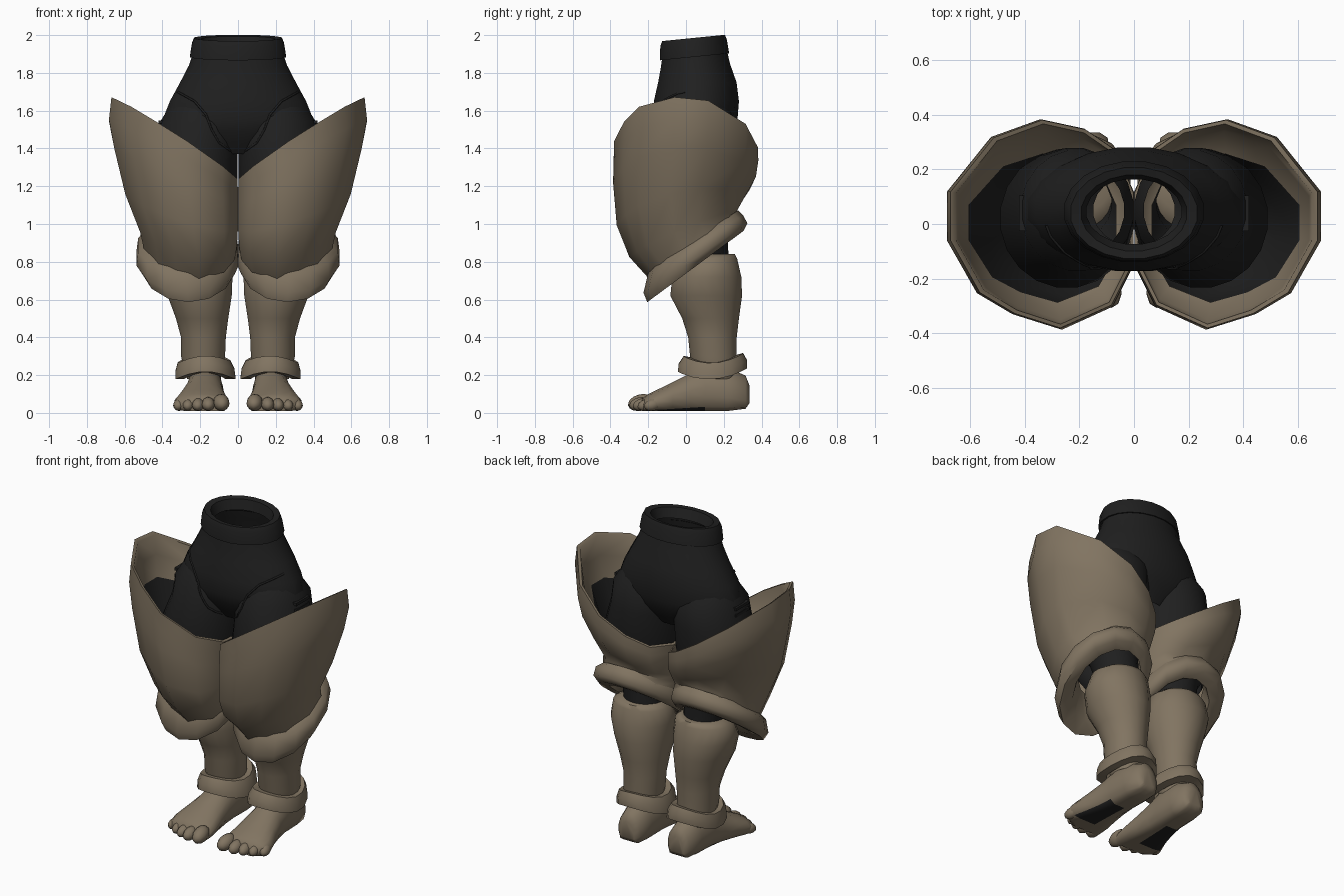
import bpy, bmesh, math
from mathutils import Vector, Matrix
from mathutils.bvhtree import BVHTree

if "Cube" in bpy.data.objects:
    bpy.data.objects.remove(bpy.data.objects["Cube"])


def material(name, rgb):
    m = bpy.data.materials.new(name)
    m.use_nodes = True
    m.diffuse_color = (*rgb, 1)
    bsdf = m.node_tree.nodes["Principled BSDF"]
    bsdf.inputs["Base Color"].default_value = (*rgb, 1)
    bsdf.inputs["Roughness"].default_value = 0.8
    return m


TAN = material("tan", (0.22, 0.175, 0.12))
BLACK = material("black", (0.014, 0.014, 0.014))


def finish(name, bm, mats, mirror, angle=45, rule=None):
    bmesh.ops.recalc_face_normals(bm, faces=bm.faces)
    bm.normal_update()
    for f in bm.faces:
        f.smooth = True
        if rule:
            f.material_index = rule(f)
    mesh = bpy.data.meshes.new(name)
    bm.to_mesh(mesh)
    bm.free()
    mesh.set_sharp_from_angle(angle=math.radians(angle))
    for m in mats:
        mesh.materials.append(m)
    obj = bpy.data.objects.new(name, mesh)
    bpy.context.collection.objects.link(obj)
    if mirror:
        obj.modifiers.new("mirror", "MIRROR").use_mirror_merge = False


def ellipse(n):
    return [(math.cos(math.tau * (i + 0.5) / n), math.sin(math.tau * (i + 0.5) / n)) for i in range(n)]


# outline of the thigh armour seen from above, in unit size
ARMOR_PLAN = [(1, -.16), (1, .31), (.53, .83), (0, 1), (-.47, .91), (-.82, .7), (-1, .3),
              (-1, -.36), (-.76, -.78), (-.2, -1), (.3, -.86), (.68, -.66)]


def level(z, cx, rx, cy, ry, sx=0, sy=0, saddle=0, plan=ellipse(20)):
    """Ring tilted by sx and sy, raised at front and back by saddle."""
    return [Vector((cx + rx * u, cy + ry * v, z + sx * rx * u + sy * ry * v + saddle * v * v))
            for u, v in plan]


def upright(y, cx, rx, h, low=0.01):
    """Cross-section of the foot with a flat sole."""
    return [Vector((cx + rx * u, y, max(low, h * (0.44 + 0.56 * v)))) for u, v in ellipse(16)]


def loft(bm, rings, caps=()):
    loops = [[bm.verts.new(p) for p in r] for r in rings]
    for a, b in zip(loops, loops[1:]):
        for i in range(len(a)):
            j = (i + 1) % len(a)
            bm.faces.new((a[i], a[j], b[j], b[i]))
    for c in caps:
        bm.faces.new(loops[c])


# trousers: hip section
bm = bmesh.new()
loft(bm, [level(*r) for r in (
    (1.92, 0, .235, .045, .17, 0, .1), (1.84, 0, .262, .05, .185, 0, .05),
    (1.75, 0, .31, .06, .21), (1.65, 0, .365, .055, .228),
    (1.55, 0, .405, .05, .225), (1.49, 0, .40, .05, .205),
    (1.43, 0, .27, .05, .17), (1.37, 0, .15, .05, .13))])
hip_tree = BVHTree.FromBMesh(bm)
finish("trouser_hips", bm, [BLACK], False)

# trousers: waistband with an inner lip
bm = bmesh.new()
loft(bm, [level(*r) for r in (
    (1.89, 0, .235, .045, .165, 0, .1), (1.885, 0, .258, .045, .186, 0, .1),
    (1.96, 0, .246, .04, .178, 0, .1), (1.985, 0, .234, .04, .168, 0, .1),
    (1.98, 0, .195, .04, .14, 0, .1), (1.92, 0, .175, .045, .12, 0, .1))])
finish("waistband", bm, [BLACK], False)

# trousers: legs down to the knees
bm = bmesh.new()
loft(bm, [level(*r) for r in (
    (1.62, .20, .165, .05, .17), (1.54, .208, .208, .05, .222),
    (1.42, .217, .215, .045, .235), (1.25, .245, .246, .02, .255),
    (1.10, .25, .22, .02, .22), (.95, .22, .14, .08, .14), (.78, .20, .12, .11, .12))])
leg_tree = BVHTree.FromBMesh(bm)
finish("trouser_legs", bm, [BLACK], True)

# raised front seams lying on the trousers
corners = [(.32, 1.7), (.23, 1.65), (.17, 1.58), (.14, 1.5), (.10, 1.43), (.03, 1.38)]
path = []
for (x0, z0), (x1, z1) in zip(corners, corners[1:]):
    for k in range(6):
        t = k / 6
        origin = Vector((x0 + (x1 - x0) * t, -1, z0 + (z1 - z0) * t))
        hits = [tree.ray_cast(origin, Vector((0, 1, 0))) for tree in (hip_tree, leg_tree)]
        path.append(min((h for h in hits if h[0]), key=lambda h: h[3])[0])
curve = bpy.data.curves.new("front_seam", "CURVE")
curve.dimensions = "3D"
curve.bevel_depth = 0.006
curve.bevel_resolution = 1
spline = curve.splines.new("POLY")
spline.points.add(len(path) - 1)
for p, co in zip(spline.points, path):
    p.co = (*co, 1)
curve.materials.append(BLACK)
seam = bpy.data.objects.new("front_seam", curve)
bpy.context.collection.objects.link(seam)
seam.modifiers.new("mirror", "MIRROR").use_mirror_merge = False

# small buckles on the hips
bm = bmesh.new()
for z in (1.5, 1.54):
    bmesh.ops.create_cube(bm, size=1, matrix=Matrix.Translation((.405, .04, z))
                          @ Matrix.Diagonal((.03, .13, .018, 1)))
finish("hip_buckles", bm, [BLACK], True)

# thigh armour: outer wall, sloping rim and inner wall
outer = [
    (.87, .255, .238, .045, .24, 0, .67), (.95, .262, .256, -.015, .285, .1, .42),
    (1.08, .299, .298, -.027, .34, .3, .2), (1.25, .328, .327, -.008, .378, .46, 0),
    (1.36, .342, .341, 0, .383, .56, -.06), (1.445, .336, .334, 0, .38, .66, -.1)]
inner = [(1.442, .332, .318, 0, .366, .66, -.1), (1.35, .33, .31, -.005, .345, .58, -.06),
         (1.27, .335, .27, -.015, .272, .5, 0)]
bm = bmesh.new()
loft(bm, [level(*r, plan=ARMOR_PLAN) for r in outer + inner])
finish("thigh_armor", bm, [TAN], True, 55)

# dark lining deep inside the armour
bm = bmesh.new()
loft(bm, [level(*r, plan=ARMOR_PLAN) for r in (
    inner[-1], (1.1, .28, .24, -.02, .25, .3, .1), (.95, .25, .17, .03, .19, .1, .4))])
finish("armor_lining", bm, [BLACK], True)

# rolled cuff below the thigh armour
bm = bmesh.new()
loft(bm, [level(*r, plan=ellipse(14)) for r in (
    (.92, .26, .225, .045, .23, 0, .66), (.89, .267, .268, .05, .252, 0, .62),
    (.82, .267, .277, .05, .275, 0, .67), (.775, .262, .25, .05, .255, 0, .74),
    (.79, .25, .195, .06, .195, 0, .72), (.90, .24, .17, .06, .17, 0, .6))])
finish("knee_cuff", bm, [TAN], True, 55)

# shins
bm = bmesh.new()
loft(bm, [level(*r) for r in (
    (.84, .21, .13, .15, .11), (.815, .213, .172, .125, .148), (.72, .215, .188, .11, .185),
    (.62, .203, .172, .107, .192), (.5, .19, .14, .13, .152),
    (.4, .183, .12, .14, .13), (.3, .185, .118, .145, .125), (.18, .18, .09, .16, .1))], caps=(0,))
finish("shin", bm, [TAN], True, 60)

# anklets
bm = bmesh.new()
loft(bm, [level(*r, plan=ellipse(16)) for r in (
    (.27, .182, .11, .145, .12, -.04, .05, .03), (.27, .18, .142, .145, .16, -.04, .05, .04),
    (.23, .175, .158, .142, .185, -.04, .05, .04), (.178, .172, .163, .14, .186, 0, .05, .05),
    (.18, .175, .11, .145, .12, 0, .05, .04))])
finish("anklet", bm, [TAN], True, 50)

# feet with a dark patch under the arch
bm = bmesh.new()
loft(bm, [upright(*r) for r in (
    (.335, .17, .045, .15, .05), (.315, .17, .075, .2, .022), (.22, .172, .095, .24),
    (.1, .175, .098, .25), (.02, .18, .105, .21), (-.07, .187, .124, .165),
    (-.15, .193, .145, .125), (-.2, .19, .142, .1), (-.235, .165, .11, .075))], caps=(0, -1))


def sole_patch(f):
    c = f.calc_center_median()
    return int(f.normal.z < -0.8 and -.16 < c.y < .1 and c.x > .16)


finish("foot", bm, [TAN, BLACK], True, 60, sole_patch)

# toes
bm = bmesh.new()
for x, y, r in ((.088, -.24, .043), (.157, -.245, .035), (.211, -.232, .032),
                (.262, -.21, .03), (.311, -.175, .031)):
    turn = Matrix.Rotation((x - .15) * 1.6, 4, "Z") @ Matrix.Rotation(.25, 4, "X")
    bmesh.ops.create_uvsphere(bm, u_segments=10, v_segments=8, radius=r,
                              matrix=Matrix.Translation((x, y, r + .012)) @ turn
                              @ Matrix.Diagonal((1, 1.6, 1, 1)))
finish("toes", bm, [TAN], True, 60)
